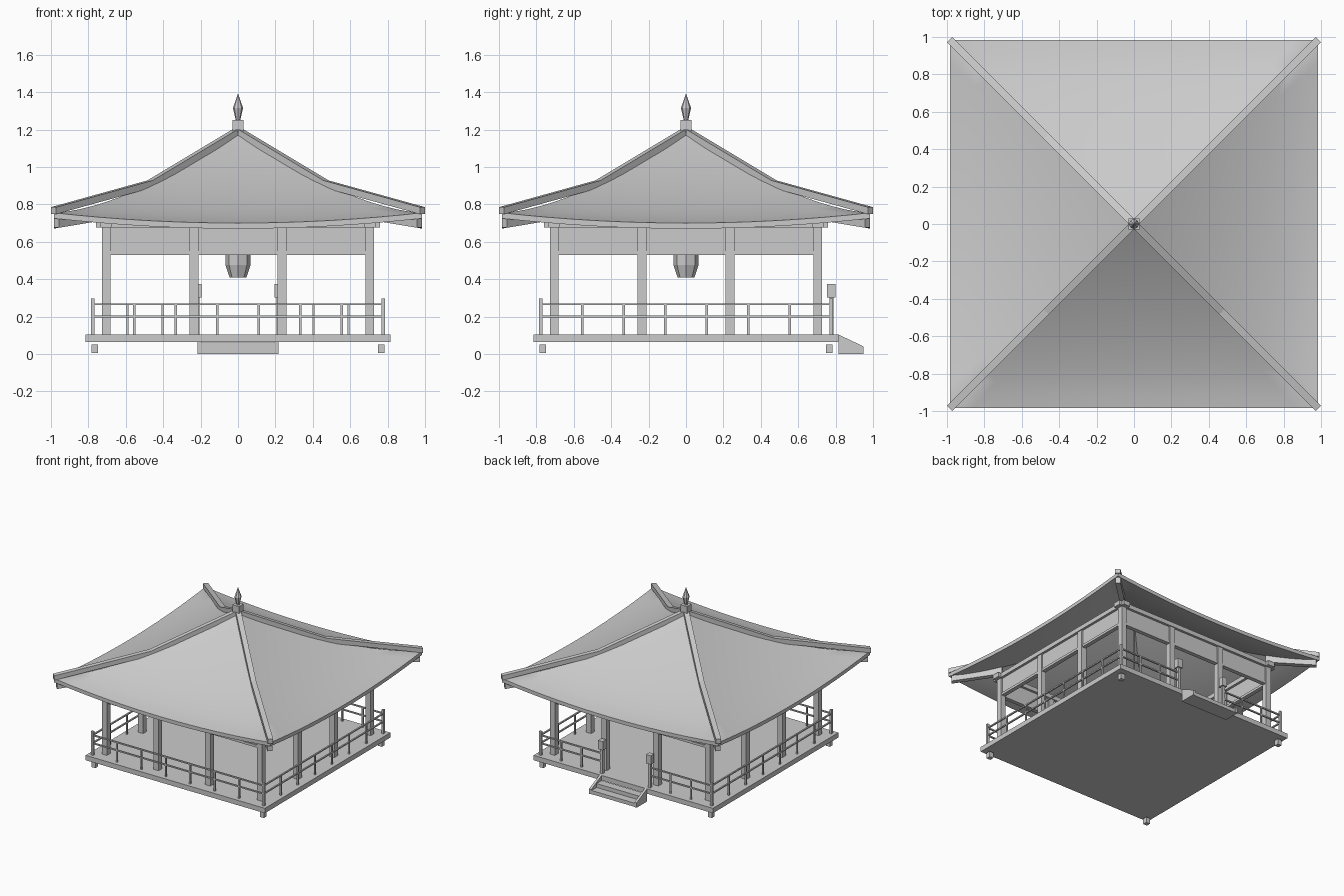
import bpy, bmesh, math
from mathutils import Matrix, Vector

if "Cube" in bpy.data.objects:
    bpy.data.objects.remove(bpy.data.objects["Cube"])


def finish(name, bm, smooth=False):
    bmesh.ops.recalc_face_normals(bm, faces=bm.faces)
    me = bpy.data.meshes.new(name)
    bm.to_mesh(me)
    bm.free()
    ob = bpy.data.objects.new(name, me)
    bpy.context.collection.objects.link(ob)
    if smooth:
        bpy.ops.object.select_all(action='DESELECT')
        bpy.context.view_layer.objects.active = ob
        ob.select_set(True)
        bpy.ops.object.shade_smooth_by_angle(angle=math.radians(30))
    return ob


def box(bm, c, s, rot=0.0):
    """Box with centre c and size s, turned about the world z axis."""
    m = Matrix.Rotation(rot, 4, 'Z') @ Matrix.Translation(c) @ Matrix.Diagonal((*s, 1))
    bmesh.ops.create_cube(bm, size=1, matrix=m)


def prism(bm, pts, width, mat):
    """Profile in the local xz plane, extruded to +-width/2 along local y."""
    rings = [[bm.verts.new(mat @ Vector((x, y, z))) for x, z in pts] for y in (-width / 2, width / 2)]
    bm.faces.new(rings[0])
    bm.faces.new(rings[1][::-1])
    n = len(pts)
    for i in range(n):
        j = (i + 1) % n
        bm.faces.new((rings[0][i], rings[0][j], rings[1][j], rings[1][i]))


def lathe(name, profile, sides):
    bm = bmesh.new()
    rings = [[bm.verts.new((r * math.cos(2 * math.pi * k / sides), r * math.sin(2 * math.pi * k / sides), z))
              for k in range(sides)] for r, z in profile]
    for a, b in zip(rings, rings[1:]):
        for k in range(sides):
            j = (k + 1) % sides
            bm.faces.new((a[k], a[j], b[j], b[k]))
    bm.faces.new(rings[0])
    bm.faces.new(rings[-1])
    return finish(name, bm)


quarter = [k * math.pi / 2 for k in range(4)]

# Platform and corner feet
bm = bmesh.new()
box(bm, (0, 0, 0.084), (1.63, 1.63, 0.04))
finish("platform", bm)
bm = bmesh.new()
for a in quarter:
    box(bm, (0.766, 0.766, 0.027), (0.036, 0.036, 0.046), a)
finish("feet", bm)

# Twelve columns around the edge
bm = bmesh.new()
for a in quarter:
    for x in (-0.705, -0.235, 0.235):
        box(bm, (x, -0.705, 0.395), (0.046, 0.046, 0.58), a)
finish("columns", bm)

# Beams crossing at the corners, panels and lower rails
bm = bmesh.new()
for a in quarter:
    box(bm, (0, -0.705, 0.693), (1.52, 0.06, 0.036), a)
finish("top_beams", bm)
bm = bmesh.new()
for a in quarter:
    box(bm, (0, -0.705, 0.611), (1.41, 0.02, 0.132), a)
finish("frieze_panels", bm)
bm = bmesh.new()
for a in quarter:
    box(bm, (0, -0.705, 0.54), (1.41, 0.034, 0.02), a)
finish("lower_beams", bm)

# Railing: three full sides and one split by the stairs
R = 0.777
bm = bmesh.new()
for a in quarter:
    box(bm, (R, R, 0.2), (0.02, 0.02, 0.196), a)
    is_back = abs(a - math.pi) < 0.01
    spans = [(-R, -0.2175, 3), (0.2175, R, 3)] if is_back else [(-R, R, 7)]
    for x0, x1, n in spans:
        for z in (0.2, 0.266):
            box(bm, ((x0 + x1) / 2, -R, z), (x1 - x0, 0.012, 0.01), a)
        for i in range(1, n):
            box(bm, (x0 + (x1 - x0) * i / n, -R, 0.183), (0.012, 0.012, 0.16), a)
finish("railing", bm)

# Taller entrance posts with block caps
bm = bmesh.new()
for s in (-1, 1):
    box(bm, (s * 0.2175, R, 0.205), (0.022, 0.022, 0.205))
    box(bm, (s * 0.2175, R, 0.339), (0.044, 0.044, 0.072))
finish("entrance_posts", bm)

# Stairs with sloped sides
bm = bmesh.new()
for s in (-1, 1):
    prism(bm, [(0.815, 0), (0.95, 0), (0.95, 0.04), (0.815, 0.104)], 0.02,
          Matrix.Translation((s * 0.206, 0, 0)) @ Matrix.Rotation(math.pi / 2, 4, 'Z'))
finish("stair_sides", bm)
bm = bmesh.new()
prism(bm, [(0.815, 0), (0.945, 0), (0.945, 0.03), (0.88, 0.03), (0.88, 0.062), (0.815, 0.062)], 0.41,
      Matrix.Rotation(math.pi / 2, 4, 'Z'))
finish("stair_steps", bm)

# Curved four-sided roof shell, eaves sagging between the corners
def roof_z(t, u):
    return 0.755 + 0.435 * (1 - t) ** 1.6 - 0.055 * (1 - u * u) * t * t


bm = bmesh.new()
N, M, W = 14, 16, 0.985
for a in quarter:
    rot = Matrix.Rotation(a, 4, 'Z')
    layers = []
    for drop in (0, 0.03):
        layers.append([[bm.verts.new(rot @ Vector((W * t * u, -W * t, roof_z(t, u) - drop)))
                        for u in [2 * j / M - 1 for j in range(M + 1)]]
                       for t in [0.01 + 0.99 * i / N for i in range(N + 1)]])
    for g in layers:
        for i in range(N):
            for j in range(M):
                bm.faces.new((g[i][j], g[i + 1][j], g[i + 1][j + 1], g[i][j + 1]))
    top, low = layers
    for j in range(M):
        bm.faces.new((top[N][j], low[N][j], low[N][j + 1], top[N][j + 1]))
bmesh.ops.remove_doubles(bm, verts=bm.verts, dist=0.0005)
finish("roof", bm, smooth=True)

# Hip ridges above and hip rafters below
ridge = [(0, 1.21), (0.47, 0.928), (0.986, 0.785), (0.986, 0.748), (0.47, 0.89), (0, 1.17)]
rafter = [(0.97, 0.735), (0.97, 0.675), (0.7, 0.72), (0.7, 0.795)]
for name, pts, width in (("hip_ridges", ridge, 0.04), ("hip_rafters", rafter, 0.04)):
    bm = bmesh.new()
    for a in quarter:
        prism(bm, [(r * math.sqrt(2), z) for r, z in pts], width,
              Matrix.Rotation(a + math.pi / 4, 4, 'Z'))
    finish(name, bm)

# Finial
bm = bmesh.new()
box(bm, (0, 0, 1.218), (0.06, 0.06, 0.066))
finish("finial_base", bm)
lathe("finial_spike", [(0.012, 1.25), (0.027, 1.315), (0.001, 1.39)], 8)

# Hanging lantern
lathe("lantern", [(0.045, 0.41), (0.067, 0.475), (0.067, 0.54), (0.045, 0.6)], 8)
lathe("lantern_cord", [(0.006, 0.6), (0.006, 1.16)], 6)
